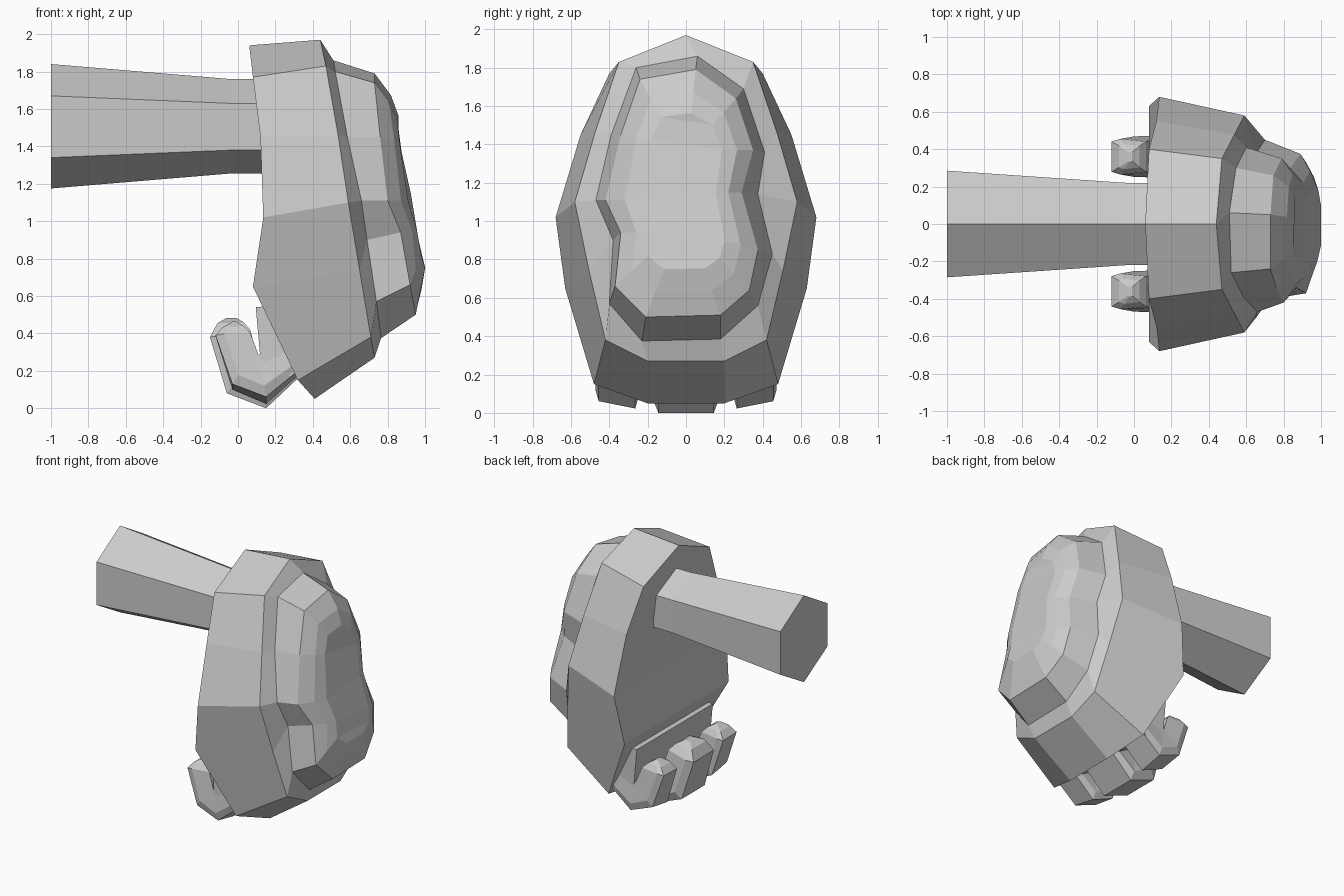
import bpy, bmesh

if "Cube" in bpy.data.objects:
    bpy.data.objects.remove(bpy.data.objects["Cube"])


def make_object(name, verts, faces):
    bm = bmesh.new()
    vs = [bm.verts.new(v) for v in verts]
    for f in faces:
        bm.faces.new([vs[i] for i in f])
    bmesh.ops.recalc_face_normals(bm, faces=bm.faces[:])
    mesh = bpy.data.meshes.new(name)
    bm.to_mesh(mesh)
    bm.free()
    ob = bpy.data.objects.new(name, mesh)
    bpy.context.collection.objects.link(ob)
    return ob


def loft_faces(rings, n):
    return [(r * n + i, r * n + (i + 1) % n, (r + 1) * n + (i + 1) % n, (r + 1) * n + i)
            for r in range(rings - 1) for i in range(n)]


def mirrored(half):
    # half ring from the top centre down one side, mirrored over y
    return half + [(x, -y, z) for x, y, z in reversed(half[1:])]


def lerp_table(table, z):
    for (z0, x0), (z1, x1) in zip(table, table[1:]):
        if z >= z1:
            return x0 + (x1 - x0) * (z - z0) / (z1 - z0)
    return table[-1][1]


# foot: upper body lofted into a footprint-shaped sole
back = mirrored([(.06, 0, 1.94), (.08, .40, 1.77), (.12, .55, 1.45), (.135, .68, 1.02),
                 (.08, .63, .65), (.32, .48, .15), (.41, .20, .05)])
front = mirrored([(.44, 0, 1.97), (.47, .35, 1.83), (.535, .475, 1.46), (.59, .58, 1.10),
                  (.65, .505, .74), (.71, .42, .38), (.73, .20, .27)])
sole_base = [(.51, .06, 1.86), (.545, .30, 1.69), (.60, .41, 1.36), (.65, .375, 1.14),
             (.70, .45, .83), (.735, .375, .56), (.765, .18, .385), (.765, -.23, .375),
             (.74, -.40, .57), (.69, -.38, .90), (.66, -.47, 1.11), (.585, -.39, 1.45),
             (.52, -.26, 1.80)]
sole_edge = [(.73, .05, 1.79), (.745, .26, 1.64), (.79, .35, 1.37), (.83, .29, 1.15),
             (.89, .375, .85), (.92, .33, .64), (.95, .18, .51), (.95, -.21, .50),
             (.92, -.37, .66), (.87, -.34, .94), (.80, -.42, 1.11), (.76, -.34, 1.45),
             (.73, -.24, 1.74)]
dome = [(1.67, .82), (1.56, .86), (1.46, .88), (1.31, .915), (1.13, .945),
        (1.02, .96), (.85, 1.01), (.73, 1.01), (.60, .99)]


def dome_ring(t):
    ring = []
    for x, y, z in sole_edge:
        z += t * (min(max(z, .93), 1.4) - z)
        y *= 1 - .8 * t
        ring.append((min(1, lerp_table(dome, z) - .75 * y * y), y, z))
    return ring


rings = [back, front, sole_base, sole_edge, dome_ring(.3), dome_ring(.58)]
faces = loft_faces(len(rings), 13)
cap = 5 * 13
faces.append((cap, cap + 1, cap + 12))
faces += [(cap + i, cap + i + 1, cap + 12 - i, cap + 13 - i) for i in range(1, 6)]
faces += [(0, 1, 12)]
faces += [(i, i + 1, 12 - i, 13 - i) for i in range(1, 6)]
make_object("foot", [v for r in rings for v in r], faces)

# leg: tapered six-sided bar
leg_rings = []
for x, top, up, low, bottom, w in [(-1, 1.84, 1.67, 1.34, 1.175, .285),
                                   (-.04, 1.76, 1.63, 1.38, 1.255, .22),
                                   (.25, 1.76, 1.63, 1.38, 1.255, .22)]:
    leg_rings += [(x, 0, top), (x, w, up), (x, w, low), (x, 0, bottom), (x, -w, low), (x, -w, up)]
make_object("leg", leg_rings, loft_faces(3, 6) + [tuple(range(6)), tuple(range(12, 18))])

# toe base: plate under the back of the foot
plate = [(.095, .54), (.12, .26), (.28, .17), (.36, .25), (.20, .55)]
make_object("toe_base", [(x, y, z) for y in (-.46, .46) for x, z in plate],
            loft_faces(2, 5) + [tuple(range(5)), tuple(range(5, 10))])

# toes: curled six-sided lofts (outer x, z, inner x, z, half-width share)
toe_path = [(.32, .16, .24, .32, 1), (.15, 0, .11, .26, 1), (-.06, .08, .10, .29, .97),
            (-.15, .38, .065, .42, .85), (-.11, .455, .03, .46, .6), (-.06, .483, -.01, .483, .25)]


def toe(name, yc, width, dx):
    verts = []
    side = 1 if yc > 0 else -1
    for ox, oz, ix, iz, share in toe_path:
        for t, s in [(0, .85), (.2, 1), (.8, .85), (.8, -.85), (.2, -1), (0, -.85)]:
            k = t / .8
            y = yc + s * share * width
            x = ox + (ix - ox) * k + (dx if ox < .1 else 0) * (1 - k)
            z = oz + (iz - oz) * k
            if yc:
                z += (.02 + .2 * max(0, side * y - .25)) * max(0, 1 - z / .45)
                z -= .02 * (z > .4)
            verts.append((x, y, z))
    n = len(toe_path)
    make_object(name, verts, loft_faces(n, 6) + [tuple(range(6)), tuple(range(6 * n - 6, 6 * n))])


toe("middle_toe", 0, .17, 0)
toe("left_toe", .36, .112, .03)
toe("right_toe", -.36, .112, .03)
